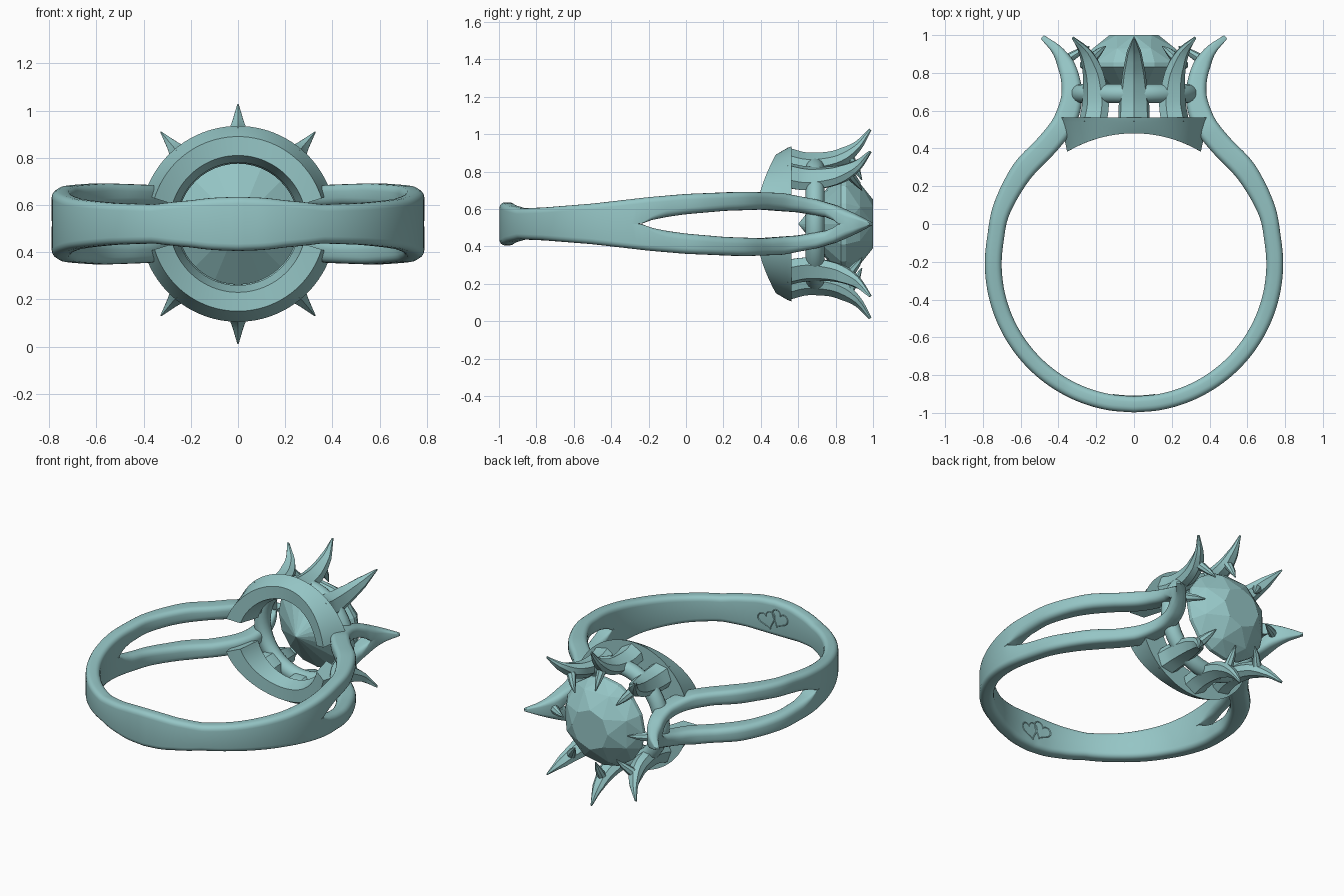
import bpy, bmesh, math
from mathutils import Vector

MID = 0.52          # height of the ring's middle plane
CY = -0.21          # centre of the finger hole in y

if "Cube" in bpy.data.objects:
    bpy.data.objects.remove(bpy.data.objects["Cube"])

mat = bpy.data.materials.new("pale_teal")
mat.use_nodes = True
TEAL = (0.30, 0.56, 0.56, 1)
mat.diffuse_color = TEAL
mat.node_tree.nodes["Principled BSDF"].inputs["Base Color"].default_value = TEAL


def finish(ob, angle, mirror=""):
    ob.data.materials.append(mat)
    bpy.ops.object.select_all(action='DESELECT')
    ob.select_set(True)
    bpy.context.view_layer.objects.active = ob
    if angle:
        bpy.ops.object.shade_smooth_by_angle(angle=math.radians(angle))
    if mirror:
        m = ob.modifiers.new("mirror", 'MIRROR')
        m.use_axis = [a in mirror for a in "xyz"]
    return ob


def make(name, bm, angle, mirror=""):
    bmesh.ops.recalc_face_normals(bm, faces=bm.faces)
    me = bpy.data.meshes.new(name)
    bm.to_mesh(me)
    bm.free()
    ob = bpy.data.objects.new(name, me)
    ob.location.z = MID
    bpy.context.collection.objects.link(ob)
    return finish(ob, angle, mirror)


def loft(bm, rings, cap_start=True):
    rows = [[bm.verts.new(p) for p in r] for r in rings]
    n = len(rows[0])
    for a, b in zip(rows, rows[1:]):
        for i in range(n):
            j = (i + 1) % n
            bm.faces.new((a[i], a[j], b[j], b[i]))
    if cap_start:
        bm.faces.new(rows[0][::-1])
    bm.faces.new(rows[-1])


def smooth_path(pts, steps):
    pts = [Vector(p) for p in pts]
    ext = [2 * pts[0] - pts[1]] + pts + [2 * pts[-1] - pts[-2]]
    out = []
    for a, b, c, d in zip(ext, ext[1:], ext[2:], ext[3:]):
        for k in range(steps):
            t = k / steps
            out.append(0.5 * (2 * b + (c - a) * t + (2*a - 5*b + 4*c - d) * t**2
                              + (3*b - a - 3*c + d) * t**3))
    return out + [pts[-1]]


def lookup(table, y):
    for (y0, v0), (y1, v1) in zip(table, table[1:]):
        if y <= y1:
            return v0 + (v1 - v0) * max(0, (y - y0) / (y1 - y0))
    return table[-1][1]


def tangents(path):
    last = len(path) - 1
    return [(path[min(i + 1, last)] - path[max(i - 1, 0)]).normalized()
            for i in range(len(path))]


# Split shank: one quarter swept round the finger and up into the side prong
THICK = [(-1, .085), (0, .09), (.3, .12), (.6, .12), (.85, .09), (1, .02)]
HALF = [(-.955, .115), (-.93, .1), (-.87, .083), (-.75, .088), (-.5, .108),
        (-.2, .143), (0, .16), (.3, .172), (.5, .165), (.7, .13), (.8, .1),
        (.9, .055), (.99, .006)]
SLOT = [(-.24, 0), (-.18, .022), (-.1, .038), (0, .052), (.2, .07), (.4, .077),
        (.6, .062), (.75, .036), (.8, .018), (.83, 0)]

start = -math.pi / 2
course = [(.745 * math.cos(start + math.radians(a)),
           CY + .745 * math.sin(start + math.radians(a))) for a in range(0, 101, 10)]
course[0] = (0, CY - .745)
course += [(.70, .08), (.595, .275), (.455, .425), (.37, .54), (.33, .67),
           (.345, .80), (.40, .91), (.485, .99)]
path = smooth_path(course, 5)
rings = []
for p, t in zip(path, tangents(path)):
    if p.x < 1e-4:
        t = Vector((1, 0))
    out = Vector((t.y, -t.x))
    w, hi, lo = lookup(THICK, p.y) / 2, lookup(HALF, p.y), lookup(SLOT, p.y)
    r_hi = min(.03, .45 * (hi - lo), .9 * w)
    r_lo = min(.035, lo, .45 * (hi - lo), .9 * w)
    ring = []
    for quarter, (sx, z, r) in enumerate([(1, hi, r_hi), (-1, hi, r_hi),
                                          (-1, lo, r_lo), (1, lo, r_lo)]):
        sz = 1 if quarter < 2 else -1
        for k in range(5):
            a = (quarter + k / 4) * math.pi / 2
            q = p + out * (sx * (w - r) + r * math.cos(a))
            ring.append((q.x, q.y, z - sz * r + r * math.sin(a)))
    rings.append(ring)
bm = bmesh.new()
loft(bm, rings, cap_start=False)
make("split_shank", bm, 35, "xz")

# Bezel: two arcs whose underside follows the finger hole
bm = bmesh.new()
rings = []
for k in range(41):
    a = math.radians(17 + 146 * k / 40)
    c, s = math.cos(a), math.sin(a)

    def under(r):
        return CY + math.sqrt(.69 ** 2 - (r * c) ** 2)
    section = [(.29, under(.29)), (.33, under(.33)), (.37, under(.37)),
               (.405, .54), (.415, .565), (.26, .565)]
    rings.append([(r * c, y, r * s) for r, y in section])
loft(bm, rings)
make("bezel_arcs", bm, 35, "z")

# Curved spike prongs with a ridge along the outside
prongs = bmesh.new()
WIDTH = [(.53, .085), (.65, .08), (.8, .06), (.91, .037), (.985, .004)]
DEPTH = [(.53, .06), (.7, .055), (.85, .045), (.985, .008)]
spine = smooth_path([(.35, .53), (.325, .65), (.345, .8), (.41, .91), (.505, .985)], 5)
for deg in (50, 90, 130):
    a = math.radians(deg)
    radial = Vector((math.cos(a), 0, math.sin(a)))
    side = Vector((-math.sin(a), 0, math.cos(a)))
    rings = []
    for p, t in zip(spine, tangents(spine)):
        w, d = lookup(WIDTH, p.y), lookup(DEPTH, p.y)
        out = radial * t.y - Vector((0, t.x, 0))
        mid = radial * p.x + Vector((0, p.y, 0))
        rings.append([mid + out * d * u + side * w * v for u, v in
                      [(1, 0), (.35, .85), (-.4, 1), (-1, .5), (-1, -.5),
                       (-.4, -1), (.35, -.85)]])
    loft(prongs, rings)
make("spike_prongs", prongs, 32, "z")

# Small claws that grip the stone
claws = bmesh.new()
for deg in (0, 50, 90, 130, 180):
    a = math.radians(deg)
    radial = Vector((math.cos(a), 0, math.sin(a)))
    side = Vector((-math.sin(a), 0, math.cos(a)))
    rings = []
    for r, y, size in [(.37, .86, .035), (.29, .91, .022), (.235, .94, .003)]:
        rings.append([radial * r + Vector((0, y + size * math.cos(k * math.pi / 4), 0))
                      + side * size * math.sin(k * math.pi / 4) for k in range(8)])
    loft(claws, rings)
make("gripping_claws", claws, 40, "z")

# Gallery rail behind the prongs
bpy.ops.mesh.primitive_torus_add(major_radius=.305, minor_radius=.05, major_segments=48,
                                 minor_segments=16, location=(0, .69, MID),
                                 rotation=(math.pi / 2, 0, 0))
rail = bpy.context.object
rail.name = "gallery_rail"
finish(rail, 40)

# Faceted stone: hull of staggered rings
bm = bmesh.new()
bm.verts.new((0, .6, 0))
for r, y, n, shift in [(.285, .83, 16, 0), (.285, .855, 16, 0),
                       (.235, .93, 8, .5), (.13, 1, 8, 0)]:
    for k in range(n):
        a = 2 * math.pi * (k + shift) / n
        bm.verts.new((r * math.cos(a), y, r * math.sin(a)))
bmesh.ops.convex_hull(bm, input=bm.verts)
bmesh.ops.dissolve_limit(bm, angle_limit=.02, verts=bm.verts, edges=bm.edges)
make("faceted_stone", bm, 0)

# Pair of heart outlines inside the back of the shank
hearts = bmesh.new()
for cx, cz, tilt in [(-.045, .012, .35), (.045, -.012, -.35)]:
    line = []
    for k in range(32):
        t = 2 * math.pi * k / 32
        u = 16 * math.sin(t) ** 3
        v = 13 * math.cos(t) - 5 * math.cos(2*t) - 2 * math.cos(3*t) - math.cos(4*t)
        x = (u * math.cos(tilt) - v * math.sin(tilt)) * .0038 + cx
        z = (u * math.sin(tilt) + v * math.cos(tilt)) * .0038 + cz
        line.append(Vector((x, CY - math.sqrt(.7025 ** 2 - x * x), z)))
    rings = []
    for k in range(33):
        p, t = line[k % 32], line[(k + 1) % 32] - line[k - 1 if k % 32 else 31]
        n = Vector((-t.z, 0, t.x)).normalized() * .004
        up = Vector((0, .004, 0))
        rings.append([p + n, p + up, p - n, p - up])
    loft(hearts, rings)
make("heart_outlines", hearts, 40)
